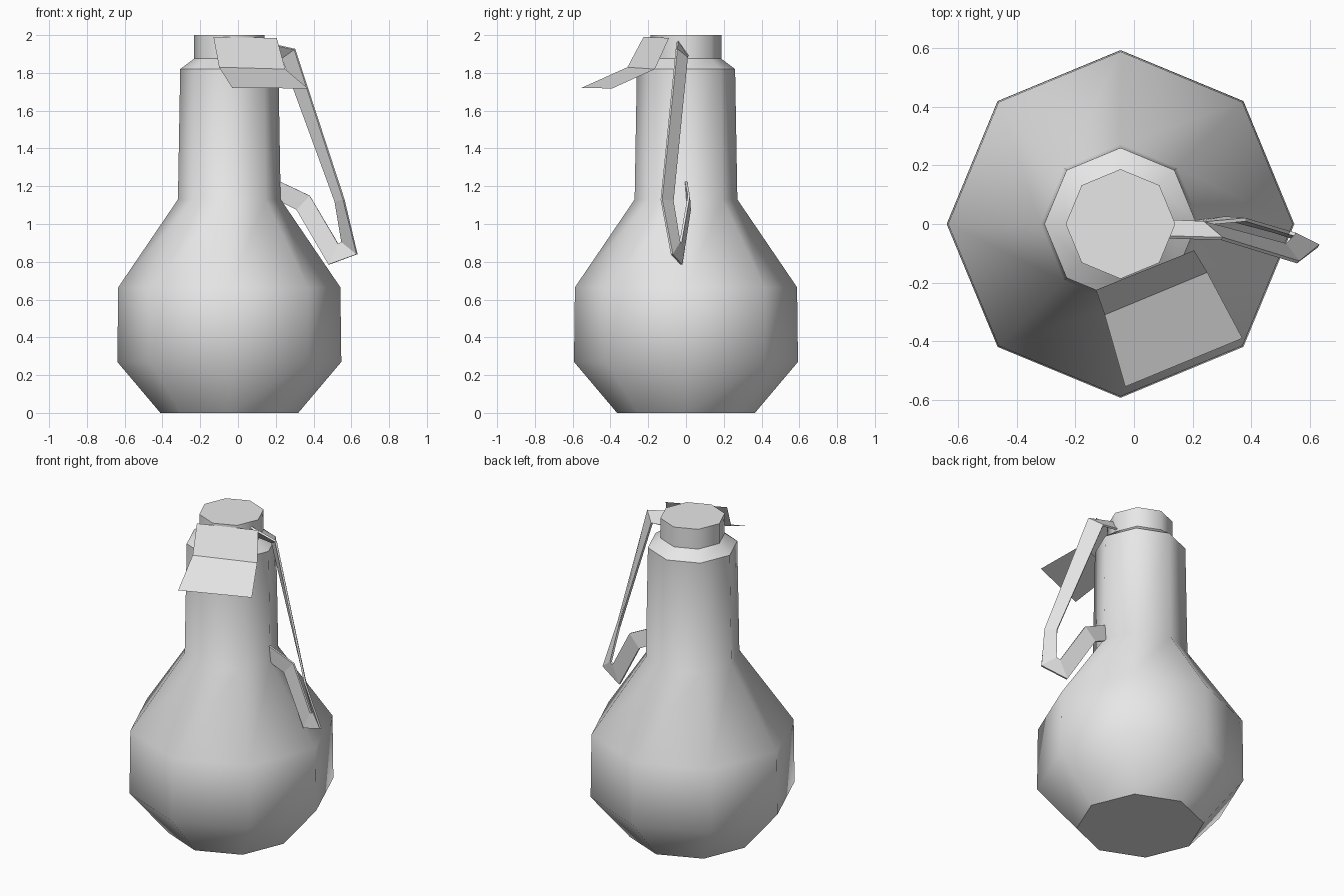
import bpy, bmesh, math

cube = bpy.data.objects.get("Cube")
if cube:
    bpy.data.objects.remove(cube, do_unlink=True)

# One plain grey material
grey = bpy.data.materials.new("plain grey")
grey.use_nodes = True
grey.diffuse_color = (0.8, 0.8, 0.8, 1)
grey.node_tree.nodes["Principled BSDF"].inputs["Base Color"].default_value = grey.diffuse_color


def finish(name, bm):
    mesh = bpy.data.meshes.new(name)
    bm.normal_update()
    bm.to_mesh(mesh)
    bm.free()
    mesh.materials.append(grey)
    obj = bpy.data.objects.new(name, mesh)
    bpy.context.collection.objects.link(obj)
    return obj


def strip(name, left, right):
    """Ribbon of quads between two edge lines."""
    bm = bmesh.new()
    a = [bm.verts.new(p) for p in left]
    b = [bm.verts.new(p) for p in right]
    for i in range(len(a) - 1):
        bm.faces.new((a[i], a[i + 1], b[i + 1], b[i]))
    return finish(name, bm)


# Jug body: octagonal turned profile (radius, height)
SIDES, AXIS_X = 8, -0.046
profile = [(0.365, 0), (0.593, 0.27), (0.588, 0.665), (0.272, 1.13),
           (0.26, 1.82), (0.187, 1.875), (0.187, 2.0)]
bm = bmesh.new()
rings = []
for r, z in profile:
    angles = [2 * math.pi * i / SIDES for i in range(SIDES)]
    rings.append([bm.verts.new((AXIS_X + r * math.cos(t), r * math.sin(t), z)) for t in angles])
for low, high in zip(rings, rings[1:]):
    for i in range(SIDES):
        j = (i + 1) % SIDES
        bm.faces.new((low[i], low[j], high[j], high[i]))
bm.faces.new(rings[0][::-1])
bm.faces.new(rings[-1])
body = finish("jug_body", bm)
bpy.ops.object.select_all(action="DESELECT")
body.select_set(True)
bpy.context.view_layer.objects.active = body
bpy.ops.object.shade_smooth_by_angle(angle=math.radians(48))

# Folded pouring spout
strip("spout",
      [(-0.13, -0.225, 1.99), (-0.10, -0.31, 1.83), (-0.03, -0.555, 1.72)],
      [(0.205, -0.09, 1.985), (0.25, -0.165, 1.82), (0.37, -0.39, 1.718)])

# Handle: flat band from the cap, down and hooked back to the neck
handle = strip("handle",
               [(0.12, -0.045, 1.965), (0.30, -0.05, 1.925), (0.56, -0.13, 1.13),
                (0.63, -0.075, 0.84), (0.48, -0.025, 0.785), (0.31, 0.02, 1.075), (0.2, 0.005, 1.13)],
               [(0.12, 0.01, 1.89), (0.235, 0.005, 1.88), (0.515, -0.07, 1.12),
                (0.55, -0.035, 0.905), (0.53, -0.03, 0.895), (0.38, 0.015, 1.15), (0.2, -0.002, 1.235)])
solid = handle.modifiers.new("thickness", "SOLIDIFY")
solid.thickness = 0.012
solid.offset = 0
